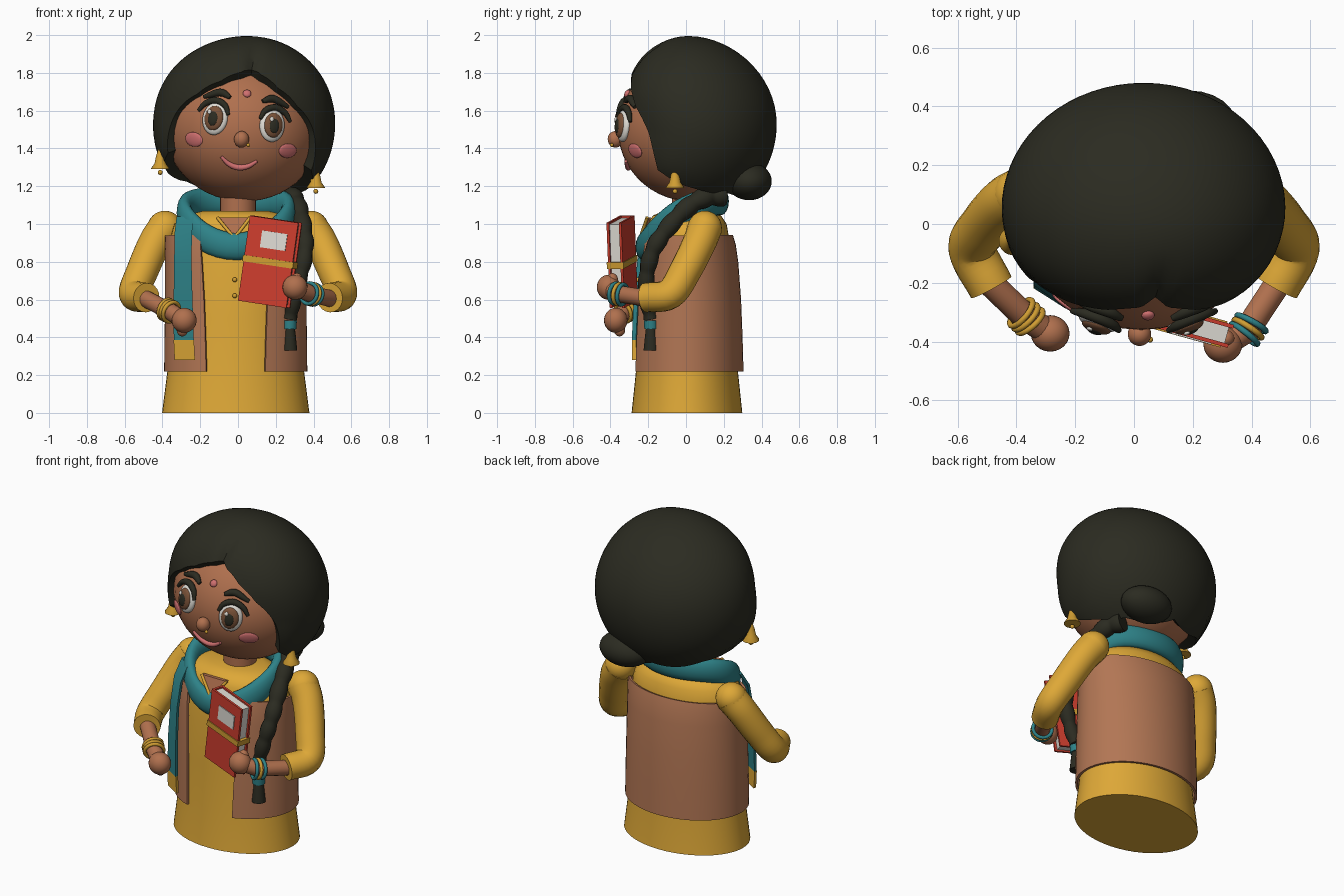
import bpy, bmesh, math
from mathutils import Matrix, Vector
from math import sin, cos, pi, radians

if "Cube" in bpy.data.objects:
    bpy.data.objects.remove(bpy.data.objects["Cube"])


def material(name, r, g, b):
    m = bpy.data.materials.new(name)
    lin = [((c / 255 + 0.055) / 1.055) ** 2.4 for c in (r, g, b)]
    m.diffuse_color = (*lin, 1)
    m.use_nodes = True
    m.node_tree.nodes["Principled BSDF"].inputs["Base Color"].default_value = m.diffuse_color
    return m


HAIR = material("hair black", 43, 43, 33)
SKIN = material("skin brown", 176, 112, 78)
VEST = material("vest brown", 178, 118, 84)
YELLOW = material("mustard cloth", 222, 168, 55)
GOLD = material("gold", 208, 157, 50)
TEAL = material("teal", 46, 130, 136)
RED = material("book red", 207, 62, 46)
WHITE = material("paper white", 225, 222, 214)
PINK = material("pink", 208, 112, 112)
IRIS = material("iris brown", 122, 82, 56)

# Head frame: tilted sideways
HEAD = Matrix.Translation((0.025, 0, 1.5)) @ Matrix.Rotation(0.12, 4, 'Y')


def smooth(ob, angle):
    bpy.context.view_layer.objects.active = ob
    ob.select_set(True)
    for mod in list(ob.modifiers):
        bpy.ops.object.modifier_apply(modifier=mod.name)
    bpy.ops.object.shade_smooth_by_angle(angle=radians(angle))
    ob.select_set(False)


def finish(bm, name, mat, mtx=None, angle=40, thickness=0):
    bmesh.ops.remove_doubles(bm, verts=bm.verts, dist=1e-5)
    if mtx is not None:
        bm.transform(mtx)
    bmesh.ops.recalc_face_normals(bm, faces=bm.faces)
    me = bpy.data.meshes.new(name)
    bm.to_mesh(me)
    bm.free()
    me.materials.append(mat)
    ob = bpy.data.objects.new(name, me)
    bpy.context.collection.objects.link(ob)
    if thickness:
        solid = ob.modifiers.new("thickness", 'SOLIDIFY')
        solid.thickness, solid.offset = thickness, 0
    smooth(ob, angle)
    return ob


def loft(name, mat, rings, closed=True, cap=True, loop=False, mtx=None, angle=40, thickness=0):
    """Skin a list of equal-length rings of points."""
    bm = bmesh.new()
    vs = [[bm.verts.new(p) for p in r] for r in rings]
    n = len(rings[0])
    for j in range(len(vs) if loop else len(vs) - 1):
        a, b = vs[j], vs[(j + 1) % len(vs)]
        for i in range(n if closed else n - 1):
            k = (i + 1) % n
            bm.faces.new((a[i], a[k], b[k], b[i]))
    if cap and not loop:
        bm.faces.new(vs[0])
        bm.faces.new(vs[-1])
    return finish(bm, name, mat, mtx, angle, thickness)


def smooth_path(pts, steps):
    """Catmull-Rom resampling."""
    p = [Vector(q) for q in pts]
    p = [p[0] * 2 - p[1]] + p + [p[-1] * 2 - p[-2]]
    out = []
    for i in range(1, len(p) - 2):
        a, b, c, d = p[i - 1:i + 3]
        for s in range(steps):
            t = s / steps
            out.append(0.5 * (2 * b + (c - a) * t + (2 * a - 5 * b + 4 * c - d) * t * t
                              + (3 * b - a - 3 * c + d) * t ** 3))
    return out + [p[-2]]


def tube(name, mat, pts, radius, ref=(0.9, 0.1, 0.4), flat=1, sides=16, loop=False, mtx=None):
    """Tube on a path; radius is a number or function of 0..1; flat stretches it along ref."""
    pts = [Vector(p) for p in pts]
    n, rings = len(pts), []
    for i, p in enumerate(pts):
        a = pts[(i - 1) % n] if loop else pts[max(i - 1, 0)]
        b = pts[(i + 1) % n] if loop else pts[min(i + 1, n - 1)]
        t = (b - a).normalized()
        u = Vector(ref)
        u = (u - t * u.dot(t)).normalized()
        v = t.cross(u)
        r = radius(i / (n - 1)) if callable(radius) else radius
        rings.append([p + u * (r * flat * cos(2 * pi * k / sides)) + v * (r * sin(2 * pi * k / sides))
                      for k in range(sides)])
    return loft(name, mat, rings, loop=loop, mtx=mtx, angle=50)


def ball(name, mat, loc, scale, mtx=None, seg=24):
    bm = bmesh.new()
    bmesh.ops.create_uvsphere(bm, u_segments=seg, v_segments=seg * 2 // 3, radius=1)
    m = Matrix.Translation(loc) @ Matrix.Diagonal((*scale, 1))
    return finish(bm, name, mat, m if mtx is None else mtx @ m)


def box(name, mat, loc, size, mtx):
    bm = bmesh.new()
    bmesh.ops.create_cube(bm, size=1)
    return finish(bm, name, mat, mtx @ Matrix.Translation(loc) @ Matrix.Diagonal((*size, 1)))


def ellipse(z, rx, ry, cx=-0.012, cy=0.005, gap=0, n=48):
    """Ring starting at the front; a gap in degrees leaves it open there."""
    g = radians(gap)
    angles = [g + (2 * pi - 2 * g) * i / (n - 1 if gap else n) for i in range(n)]
    return [(cx + rx * sin(a), cy - ry * cos(a), z) for a in angles]


# Tunic body and open vest
loft("tunic", YELLOW, [ellipse(*r) for r in (
    (0, .39, .293), (.22, .362, .27), (.5, .347, .258), (.75, .342, .245), (.93, .345, .222),
    (1.0, .325, .21), (1.045, .27, .18), (1.07, .17, .12))])
loft("vest", VEST, [ellipse(z, rx, ry, gap=g) for z, rx, ry, g in (
    (.22, .372, .293, 24.5), (.4, .37, .288, 25.5), (.6, .367, .28, 27), (.8, .367, .265, 29),
    (.89, .369, .252, 30), (.94, .368, .237, 30))], closed=False, cap=False, thickness=.014)

# Neck, neckline and buttons
loft("neck", SKIN, [ellipse(z, .095, .095, 0.0, 0.02, n=24) for z in (1.0, 1.2)])
neckline = [(-.11, -.205, 1.035), (.065, -.205, 1.035), (-.02, -.243, .925)]
loft("neckline_opening", SKIN, [neckline, [(x, y + .02, z) for x, y, z in neckline]])
for end in neckline[:2]:
    tube("neckline_trim", YELLOW, [end, neckline[2]], .009, sides=8)
for z in (.62, .705):
    ball("button", GOLD, (-.017, -.255, z), (.013, .013, .013), seg=12)

# Scarf loop and hanging end
scarf = []
for i in range(40):
    a = 2 * pi * i / 40
    t = sin(a)
    scarf.append((-.008 + .275 * cos(a), -.02 + .205 * t, 1.06 + .12 * t - .06 * t * t))
tube("scarf_loop", TEAL, scarf, .042, ref=(0, 0, 1), flat=1.75, loop=True)


def strip(name, mat, rows):
    """Flat band turned to follow the body."""
    loft(name, mat, [[(x - w, y + .034 - t, z), (x + w, y - .034 - t, z), (x + w, y - .034 + t, z),
                      (x - w, y + .034 + t, z)] for x, y, z, w in rows for t in [.011]])


strip("scarf_tail", TEAL, [(-.28, -.12, 1.04, .045), (-.29, -.18, .95, .046), (-.292, -.213, .8, .046),
                           (-.291, -.232, .6, .05), (-.287, -.242, .385, .053)])
strip("scarf_tail_border", YELLOW, [(-.287, -.242, .385, .054), (-.282, -.242, .28, .054)])

# Arms: sleeve, forearm, bangles, hand
for side, s, wrist, hand in (("left", -1, (-.365, -.32, .54), (-.285, -.372, .49)),
                             ("right", 1, (.385, -.36, .63), (.302, -.41, .665))):
    path = smooth_path([(s * .385, .1, .98), (s * .44, .07, .9), (s * .507, -.005, .75),
                        (s * .55, -.085, .63), (s * .485, -.215, .61)], 6)
    tube(side + "_sleeve", YELLOW, path, lambda t: .092 - .014 * t, ref=(s, .1, .3), sides=20)
    ball(side + "_shoulder", YELLOW, (s * .387, .1, .98), (.092, .09, .09))
    start, w, h = Vector((s * .49, -.2, .605)), Vector(wrist), Vector(hand)
    tube(side + "_forearm", SKIN, [start, w, h], .045, ref=(0, 0, 1))
    ball(side + "_hand", SKIN, h, (.066, .062, .066))
    ball(side + "_thumb", SKIN, h + Vector((s * .01, .02, -.05 if s < 0 else .04)), (.03, .03, .035))
    axis = (w - start).normalized()
    q = axis.to_track_quat('Z', 'Y')
    for k in (-1, 0, 1):
        c = w + axis * (.022 * k - .005)
        ring = [c + q @ Vector((.055 * cos(a), .055 * sin(a), .004 * k * cos(a)))
                for a in [2 * pi * i / 24 for i in range(24)]]
        tube(side + "_bangle", TEAL if s > 0 and k else GOLD, ring, .0105, ref=axis, sides=8, loop=True)

# Book held in the right hand, turned sideways
BOOK = Matrix.Translation((.17, -.338, .8)) @ Matrix.Rotation(-.27, 4, 'Z') @ Matrix.Rotation(.145, 4, 'Y')
for y in (-.034, .034):
    box("book_cover", RED, (0, y, 0), (.268, .013, .455), BOOK)
box("book_spine", RED, (-.128, 0, 0), (.013, .078, .455), BOOK)
box("book_pages", WHITE, (-.004, 0, 0), (.25, .06, .435), BOOK)
box("book_label", WHITE, (.015, -.042, .115), (.14, .006, .09), BOOK)
box("book_band", GOLD, (0, 0, 0), (.28, .092, .034), BOOK)

# Head and hair shell opened at the face
FC, FR = Vector((0, .03, 0)), Vector((.415, .39, .38))
ball("head", SKIN, FC, FR, HEAD, 40)
EDGE = [(-90, 134), (-53, 115), (-42, 95), (-37, 78), (-30, 59), (0, 49), (27, 37), (55, 33), (80, 36), (90, 41)]


def opening(deg):
    for (a, u), (b, v) in zip(EDGE, EDGE[1:]):
        if deg <= b:
            return radians(u + (v - u) * (deg - a) / (b - a))
    return radians(EDGE[-1][1])


def clamp(v):
    return max(0, min(1, v))


def hair_point(phi, th, shrink=1):
    d = Vector((sin(th) * cos(phi), -cos(th), sin(th) * sin(phi)))
    f = sum(abs(c) ** 2.4 for c in d) ** (-1 / 2.4) - 1  # squarer front and lower sides
    up, front, low = max(0, d.z), clamp(.4 - d.y * 1.5), clamp(-d.z * 2.5)
    d.x *= 1 + f * front * (.35 + .45 * low)
    d.y *= 1 + f * front + .04 * clamp(up * 2.5) * clamp(-d.y * 2)
    part = max(0, 1 - abs(phi - pi / 2) / .14) * clamp((1.25 - th) / .5)
    d *= shrink * (1 - .06 * part)
    ry = .425 if d.y > 0 else .365
    return (.004 + d.x * .482 + .02 * up ** 3, .055 + d.y * ry - .045 * up ** 2, .03 + d.z * .468)


rings = []
for j in range(-1, 25):
    ring = []
    for i in range(96):
        phi = -pi / 2 + 2 * pi * i / 96
        th0 = opening(math.degrees(math.asin(max(-1, min(1, sin(phi))))))
        ring.append(hair_point(phi, th0 + (pi - th0) * max(j, 0) / 24, .86 if j < 0 else 1))
    rings.append(ring)
loft("hair", HAIR, rings, cap=False, mtx=HEAD)
ball("hair_bun", HAIR, (.188, .334, 1.226), (.162, .12, .1))

# Braid over the shoulder with tie and tuft
braid = smooth_path([(.25, .2, 1.15), (.29, .1, 1.14), (.32, 0, 1.08), (.345, -.1, .975), (.355, -.17, .87),
                     (.335, -.205, .75), (.3, -.21, .62), (.276, -.187, .5)], 10)
tube("braid", HAIR, braid, lambda t: (.058 - .018 * t) * (.82 + .18 * abs(sin(8 * pi * t + .8))), ref=(.9, .4, .1))
tube("braid_tie", TEAL, [(.276, -.187, .49), (.274, -.185, .445)], .036)
tube("braid_tuft", HAIR, [(.274, -.185, .46), (.274, -.185, .40), (.274, -.185, .33)],
     lambda t: .026 + .014 * t)


# Face features placed on the head surface
def on_face(u, v, lift=0):
    y = -math.sqrt(max(0, 1 - (u / FR.x) ** 2 - (v / FR.z) ** 2))
    p = Vector((u, FC.y + FR.y * y, v))
    n = Vector((u / FR.x ** 2, y / FR.y, v / FR.z ** 2)).normalized()
    return p + n * lift, n


def patch(name, mat, u, v, a, b, depth, lift=0):
    p, n = on_face(u, v, lift)
    x = Vector((0, 0, 1)).cross(n).normalized()
    rot = Matrix((x, n.cross(x), n)).transposed().to_4x4()
    ball(name, mat, (0, 0, 0), (a, b, depth), HEAD @ Matrix.Translation(p) @ rot)


def stroke(name, mat, uvs, r, lift):
    tube(name, mat, [on_face(u, v, lift)[0] for u, v in smooth_path(uvs, 6)],
         lambda t: r * (.5 + .5 * sin(pi * t)), ref=(0, 1, 0), sides=10, mtx=HEAD)


for s in (-1, 1):
    e = s * .152
    patch("eye_white", WHITE, e, .04, .07, .088, .03)
    patch("iris", IRIS, e, .04, .052, .066, .022, .019)
    patch("pupil", HAIR, e, .036, .028, .039, .012, .034)
    patch("eye_glint", WHITE, e - .018, .066, .011, .013, .006, .042)
    stroke("eyelash", HAIR, [(e - s * .07, .065), (e - s * .048, .11), (e, .13),
                             (e + s * .052, .11), (e + s * .085, .068)], .019, .016)
    stroke("eyebrow", HAIR, [(s * .085, .158), (s * .14, .178), (s * .222, .145)], .021, .006)
    patch("cheek", PINK, s * .25, -.083, .057, .039, .012)
    # Bell earrings hang straight down
    top = Vector((s * .412, -.058, 1.34 - s * .05))
    loft("earring", GOLD, [ellipse(top.z - dz, r, r, top.x, top.y, n=20) for dz, r in
                           ((-.005, .01), (.03, .022), (.07, .03), (.095, .048), (.1, .048))])
    ball("earring_bead", GOLD, top - Vector((0, 0, .117)), (.013, .013, .013), seg=12)
patch("nose", SKIN, 0, -.05, .04, .044, .04, .018)
patch("nose_stud", GOLD, .036, -.07, .01, .01, .01, .042)
patch("forehead_dot", PINK, 0, .19, .022, .022, .014, .004)
stroke("mouth", PINK, [(-.095, -.155), (-.05, -.188), (0, -.2), (.05, -.188), (.095, -.155)], .016, .004)
